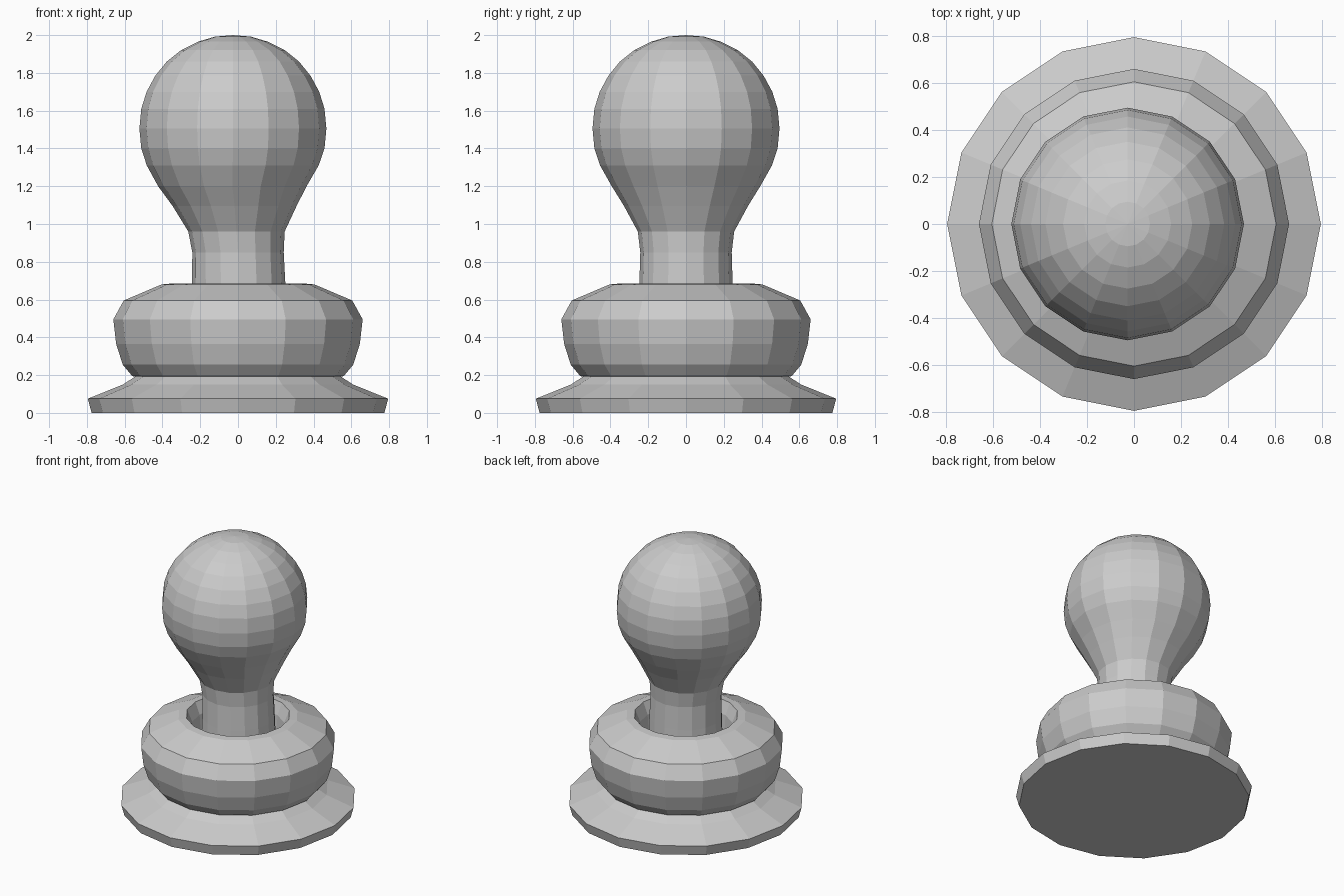
import bpy, bmesh
from math import cos, sin, tau

if "Cube" in bpy.data.objects:
    bpy.data.objects.remove(bpy.data.objects["Cube"])

SIDES = 16


def lathe(name, profile, closed=False):
    """Spin (radius, z, x offset) points; radius 0 makes a pole, open ends are capped."""
    bm = bmesh.new()
    rings = []
    for r, z, *off in profile:
        cx = off[0] if off else 0
        if r == 0:
            rings.append([bm.verts.new((cx, 0, z))] * SIDES)
        else:
            rings.append([bm.verts.new((cx + r * cos(tau * i / SIDES), r * sin(tau * i / SIDES), z))
                          for i in range(SIDES)])
    pairs = list(zip(rings, rings[1:]))
    if closed:
        pairs.append((rings[-1], rings[0]))
    for a, b in pairs:
        for i in range(SIDES):
            j = (i + 1) % SIDES
            bm.faces.new(list(dict.fromkeys((a[i], a[j], b[j], b[i]))))
    if not closed:
        for ring in (rings[0], rings[-1]):
            if ring[0] is not ring[1]:
                bm.faces.new(ring)
    bmesh.ops.recalc_face_normals(bm, faces=bm.faces)
    mesh = bpy.data.meshes.new(name)
    bm.to_mesh(mesh)
    bm.free()
    obj = bpy.data.objects.new(name, mesh)
    bpy.context.collection.objects.link(obj)
    return obj


# flared foot plate
lathe("base", [(.775, 0), (.795, .075), (.61, .15), (.54, .195), (.30, .22)])

# rounded collar with an open middle
lathe("collar", [(.50, .18), (.56, .195), (.61, .255), (.645, .365), (.66, .495), (.605, .595),
                 (.405, .68), (.35, .685), (.315, .60), (.30, .40), (.32, .21)], closed=True)

# neck and ball head, leaning slightly to the left
lathe("knob", [(.265, .20), (.255, .45, .005), (.247, .68, .004), (.242, .85), (.255, .96, -.008),
               (.328, 1.095, -.018), (.393, 1.20, -.03), (.455, 1.31, -.028), (.485, 1.40, -.027),
               (.495, 1.505, -.027), (.485, 1.61, -.027), (.457, 1.70, -.027), (.411, 1.785, -.027),
               (.35, 1.86, -.027), (.275, 1.92, -.027), (.185, 1.965, -.027), (.095, 1.992, -.027),
               (0, 2.0, -.027)])
